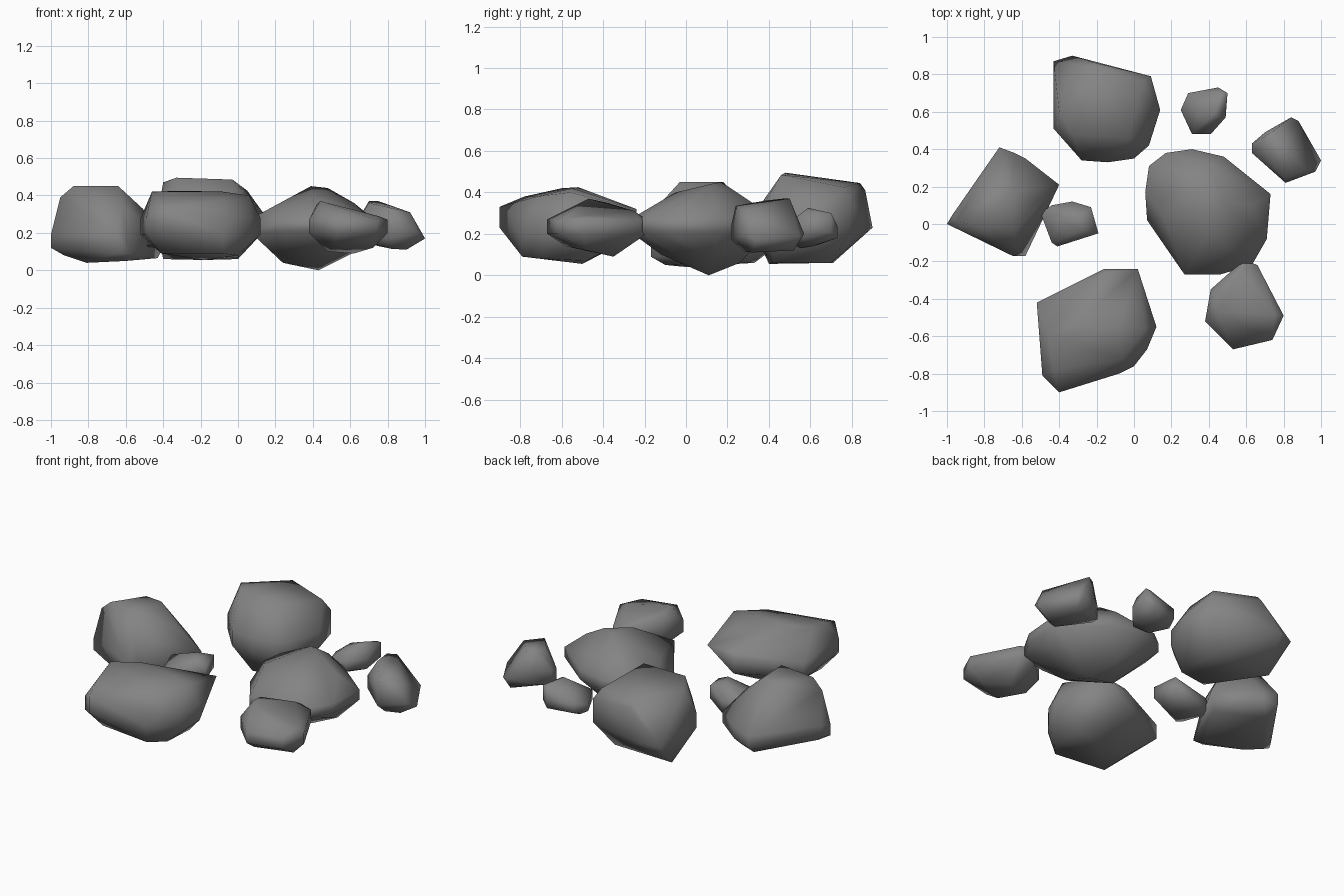
import bpy, bmesh, math

stone = bpy.data.materials.new("dark_stone")
stone.diffuse_color = (.23, .23, .23, 1)


def rock(name, rim, lo, hi, top, bottom):
    """Convex boulder: plan outline spanning lo..hi (or a given z), plus top and bottom corners."""
    bm = bmesh.new()
    points = top + bottom
    for p in rim:
        points = points + ([p] if len(p) == 3 else [(*p, lo), (*p, hi)])
    for p in points:
        bm.verts.new(p)
    bmesh.ops.convex_hull(bm, input=bm.verts[:])
    loose = [v for v in bm.verts if not v.link_faces]
    bmesh.ops.delete(bm, geom=loose, context='VERTS')
    bmesh.ops.dissolve_limit(bm, angle_limit=math.radians(2), verts=bm.verts[:], edges=bm.edges[:])
    bmesh.ops.recalc_face_normals(bm, faces=bm.faces[:])
    for f in bm.faces:
        f.smooth = True
    mesh = bpy.data.meshes.new(name)
    bm.to_mesh(mesh)
    bm.free()
    mesh.materials.append(stone)
    bpy.context.collection.objects.link(bpy.data.objects.new(name, mesh))


# Large boulders
rock("back_boulder",
     [(-.43, .87, .22), (-.33, .90, .23), (.09, .79), (.14, .61), (.08, .42), (0, .35),
      (-.14, .33), (-.28, .34), (-.43, .51)], .21, .30,
     [(-.40, .60, .47), (-.33, .48, .495), (-.03, .46, .485), (.05, .76, .425), (.09, .79, .36),
      (-.21, .84, .445), (-.22, .865, .41)],
     [(-.18, .40, .055), (0, .42, .06), (0, .70, .06), (-.40, .71, .06)])

rock("left_boulder",
     [(-.72, .41), (-.64, .38), (-.58, .35), (-.40, .21), (-.58, -.17, .09), (-.65, -.17, .09),
      (-.65, -.17, .19), (-1, 0), (-.97, .05)], .12, .19,
     [(-.88, 0, .45), (-.64, -.03, .45), (-.65, .17, .45), (-.76, .18, .45),
      (-.95, .01, .39), (-.51, .13, .33), (-.62, -.13, .34)],
     [(-.81, 0, .04), (-.60, -.10, .05), (-.43, .19, .065), (-.70, .33, .06), (-.93, .02, .08)])

rock("front_boulder",
     [(-.52, -.42), (-.16, -.24), (.02, -.24, .32), (.12, -.55), (.07, -.67), (0, -.76),
      (-.08, -.80), (-.40, -.90, .23), (-.40, -.90, .33), (-.49, -.81)], .19, .28,
     [(-.46, -.60, .42), (-.30, -.52, .425), (-.08, -.55, .42), (.06, -.56, .40),
      (-.43, -.78, .38), (-.06, -.72, .38), (-.15, -.26, .31)],
     [(-.40, -.55, .09), (-.18, -.50, .055), (0, -.48, .07), (0, -.70, .08),
      (-.08, -.79, .09), (-.41, -.75, .09)])

rock("centre_boulder",
     [(.08, .31), (.17, .38), (.31, .40), (.48, .36), (.73, .16), (.71, -.08), (.63, -.22),
      (.46, -.27), (.27, -.27), (.07, .02, .20), (.06, .17)], .21, .27,
     [(.39, .17, .45), (.48, .12, .44), (.40, -.05, .40), (.20, .20, .33),
      (.15, .05, .32), (.40, .32, .35), (.62, .10, .36)],
     [(.43, .11, 0), (.24, .10, .04), (.63, .08, .10), (.40, -.12, .10), (.35, .26, .06)])

# Medium rocks
rock("front_right_rock",
     [(.38, -.52), (.41, -.35), (.59, -.19), (.66, -.22), (.80, -.49), (.74, -.62),
      (.53, -.67)], .20, .27,
     [(.44, -.47, .37), (.42, -.38, .35), (.57, -.25, .31), (.55, -.60, .30), (.75, -.48, .29)],
     [(.48, -.38, .10), (.62, -.35, .09), (.72, -.48, .12), (.52, -.58, .14)])

rock("right_rock",
     [(.63, .43), (.70, .49), (.84, .57, .20), (.88, .55, .19), (1, .34, .17), (.97, .28, .20),
      (.81, .22), (.63, .38)], .17, .25,
     [(.70, .47, .37), (.75, .50, .37), (.81, .24, .335), (.92, .29, .31), (.70, .38, .36)],
     [(.82, .28, .115), (.90, .32, .11), (.85, .52, .12), (.70, .42, .14)])

# Small stones, both rising towards +x
rock("back_stone",
     [(.25, .61, .17), (.25, .61, .21), (.29, .70), (.45, .73), (.50, .70, .21), (.50, .70, .30),
      (.49, .57), (.41, .48), (.31, .48)], .18, .24,
     [(.34, .59, .28), (.43, .59, .325), (.46, .57, .31), (.47, .70, .30)],
     [(.35, .55, .13), (.30, .62, .14), (.40, .64, .15)])

rock("inner_stone",
     [(-.50, .06), (-.44, .10), (-.33, .12), (-.23, .09, .18), (-.23, .09, .26),
      (-.19, -.05, .17), (-.19, -.05, .24), (-.41, -.12), (-.44, -.10)], .13, .20,
     [(-.40, .02, .25), (-.30, .03, .28), (-.27, -.03, .28)],
     [(-.40, 0, .11), (-.28, 0, .12), (-.36, -.06, .11)])
